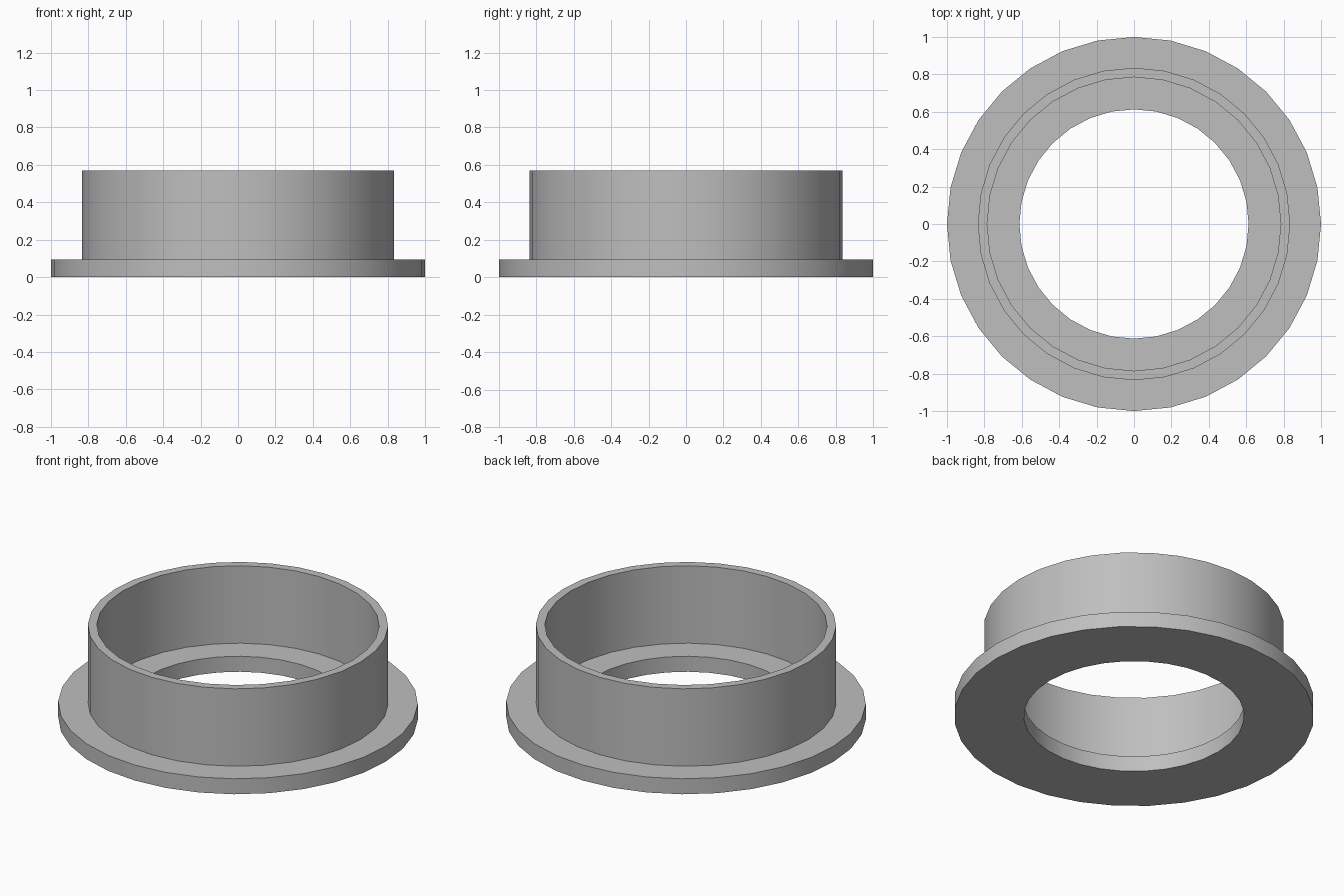
import bpy
import bmesh
from math import cos, sin, tau, radians

SIDES = 32

cube = bpy.data.objects.get("Cube")
if cube:
    bpy.data.objects.remove(cube, do_unlink=True)

# Plain grey finish
grey = bpy.data.materials.new("plain_grey")
grey.use_nodes = True
colour = (0.52, 0.52, 0.52, 1)
grey.diffuse_color = colour
grey.node_tree.nodes["Principled BSDF"].inputs["Base Color"].default_value = colour


def lathe(name, profile):
    """Turn a closed (radius, height) profile around the z axis."""
    bm = bmesh.new()
    rings = [[bm.verts.new((r * cos(tau * i / SIDES), r * sin(tau * i / SIDES), z))
              for i in range(SIDES)] for r, z in profile]
    for k, low in enumerate(rings):
        high = rings[(k + 1) % len(rings)]
        for i in range(SIDES):
            j = (i + 1) % SIDES
            bm.faces.new((low[i], low[j], high[j], high[i]))
    bmesh.ops.recalc_face_normals(bm, faces=bm.faces)
    mesh = bpy.data.meshes.new(name)
    bm.to_mesh(mesh)
    bm.free()
    mesh.materials.append(grey)
    obj = bpy.data.objects.new(name, mesh)
    bpy.context.collection.objects.link(obj)
    bpy.ops.object.select_all(action="DESELECT")
    obj.select_set(True)
    bpy.context.view_layer.objects.active = obj
    bpy.ops.object.shade_smooth_by_angle(angle=radians(30))
    return obj


# Wide base flange and thin upright collar, turned as one solid
hole, bore, collar, rim = 0.613, 0.785, 0.835, 1.0
flange_top, collar_top = 0.095, 0.57
lathe("flanged_collar", [
    (hole, 0), (rim, 0), (rim, flange_top), (collar, flange_top),
    (collar, collar_top), (bore, collar_top), (bore, flange_top), (hole, flange_top),
])
